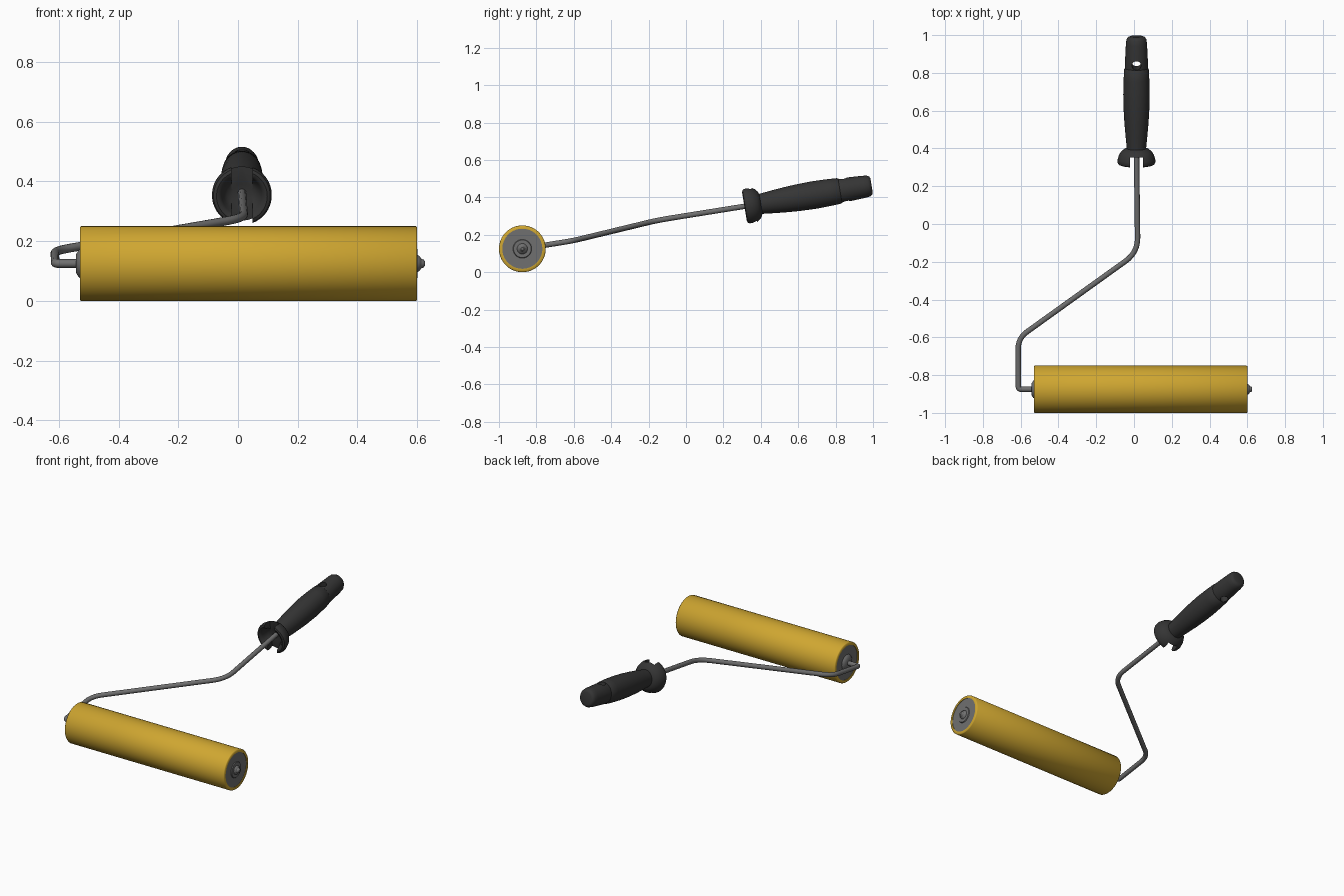
import bpy, bmesh, math
from mathutils import Vector, Matrix

cube = bpy.data.objects.get("Cube")
if cube:
    bpy.data.objects.remove(cube)


def material(name, colour):
    m = bpy.data.materials.new(name)
    m.use_nodes = True
    m.diffuse_color = (*colour, 1)
    bsdf = m.node_tree.nodes["Principled BSDF"]
    bsdf.inputs["Base Color"].default_value = (*colour, 1)
    bsdf.inputs["Roughness"].default_value = 0.6
    return m


YELLOW = material("yellow sleeve", (0.62, 0.38, 0.03))
METAL = material("grey metal", (0.16, 0.16, 0.16))
RUBBER = material("dark rubber", (0.035, 0.035, 0.035))


def smooth(ob, angle=35):
    bpy.ops.object.select_all(action="DESELECT")
    ob.select_set(True)
    bpy.context.view_layer.objects.active = ob
    bpy.ops.object.shade_smooth_by_angle(angle=math.radians(angle))


def finish(name, bm, matrix, mat):
    bmesh.ops.recalc_face_normals(bm, faces=bm.faces)
    me = bpy.data.meshes.new(name)
    bm.to_mesh(me)
    bm.free()
    ob = bpy.data.objects.new(name, me)
    bpy.context.collection.objects.link(ob)
    ob.matrix_world = matrix
    if mat:
        me.materials.append(mat)
    return ob


def lathe(name, profile, matrix, mat, closed=False, steps=64):
    """Spin (radius, distance) points around local z."""
    bm = bmesh.new()
    vs = [bm.verts.new((r, 0, t)) for r, t in profile]
    pairs = list(zip(vs, vs[1:])) + ([(vs[-1], vs[0])] if closed else [])
    edges = [bm.edges.new(p) for p in pairs]
    bmesh.ops.spin(bm, geom=vs + edges, axis=(0, 0, 1), cent=(0, 0, 0),
                   angle=math.tau, steps=steps, use_merge=True)
    bmesh.ops.remove_doubles(bm, verts=bm.verts, dist=0.0002)
    return finish(name, bm, matrix, mat)


def cut(ob, cutter):
    cutter.hide_render = True
    mod = ob.modifiers.new("cut", "BOOLEAN")
    mod.operation, mod.solver, mod.object = "DIFFERENCE", "EXACT", cutter
    bpy.context.view_layer.update()
    bpy.context.view_layer.objects.active = ob
    bpy.ops.object.modifier_apply(modifier=mod.name)
    bpy.data.objects.remove(cutter)


# Roller sleeve, with the end caps slightly recessed in it
LEFT_END, RIGHT_END = -0.53, 0.60
roller_axis = Matrix.Translation((0, -0.875, 0.125)) @ Matrix.Rotation(math.pi / 2, 4, "Y")
a, b = LEFT_END, RIGHT_END
sleeve = lathe("roller_sleeve", [(0.107, a), (0.122, a), (0.125, a + 0.004), (0.125, b - 0.004),
               (0.122, b), (0.107, b)], roller_axis, YELLOW, closed=True)
smooth(sleeve, 60)


def end_cap(name, end, side, hub):
    pts = [(0, -0.03), (0.107, -0.03), (0.107, -0.003)] + hub
    cap = lathe(name, [(r, end + side * t) for r, t in pts], roller_axis, METAL)
    smooth(cap)


end_cap("right_end_cap", RIGHT_END, 1,
        [(0.05, -0.003), (0.047, 0.002), (0.028, 0.002), (0.025, 0.008),
         (0.016, 0.014), (0.013, 0.022), (0.008, 0.026), (0, 0.026)])
end_cap("left_end_cap", LEFT_END, -1,
        [(0.05, -0.003), (0.045, 0.004), (0.03, 0.013), (0, 0.013)])


# Bent wire frame with rounded corners
def rounded_path(points, radii):
    pts = [Vector(p) for p in points]
    path = [pts[0]]
    for prev, p, nxt, r in zip(pts, pts[1:], pts[2:], radii):
        start = p + (prev - p).normalized() * r
        end = p + (nxt - p).normalized() * r
        for i in range(9):
            t = i / 8
            path.append(start * (1 - t) ** 2 + p * 2 * t * (1 - t) + end * t * t)
    return path + [pts[-1]]


wire_path = rounded_path(
    [(-0.52, -0.875, 0.125), (-0.612, -0.875, 0.125), (-0.614, -0.605, 0.168),
     (0.02, -0.15, 0.278), (0.013, 0.40, 0.366)], [0.016, 0.06, 0.08])
curve = bpy.data.curves.new("wire_frame", "CURVE")
curve.dimensions = "3D"
curve.bevel_depth = 0.0145
curve.bevel_resolution = 4
curve.use_fill_caps = True
spline = curve.splines.new("POLY")
spline.points.add(len(wire_path) - 1)
for sp, p in zip(spline.points, wire_path):
    sp.co = (*p, 1)
curve.materials.append(METAL)
wire = bpy.data.objects.new("wire_frame", curve)
bpy.context.collection.objects.link(wire)
bpy.ops.object.select_all(action="DESELECT")
wire.select_set(True)
bpy.context.view_layer.objects.active = wire
bpy.ops.object.convert(target="MESH")
smooth(bpy.context.object, 45)

# Handle grip, tilted upward toward its end
tilt = math.radians(9.4)
handle_axis = Matrix.Translation((0.013, 0.35, 0.357)) @ Matrix.Rotation(tilt - math.pi / 2, 4, "X")
grip = lathe("handle_grip", [
    (0, 0.03), (0.05, 0.03), (0.052, 0.06), (0.058, 0.12), (0.064, 0.19), (0.068, 0.26),
    (0.07, 0.34), (0.068, 0.42), (0.065, 0.475), (0.061, 0.48), (0.062, 0.49),
    (0.059, 0.55), (0.056, 0.61), (0.053, 0.635), (0.046, 0.647), (0.036, 0.651), (0, 0.651)],
    handle_axis @ Matrix.Diagonal((1, 1.06, 1, 1)), RUBBER)
hole = lathe("hole_cutter", [(0, -0.2), (0.024, -0.2), (0.024, 0.2), (0, 0.2)],
             handle_axis @ Matrix.Translation((0, 0, 0.505)) @ Matrix.Rotation(math.pi / 2, 4, "X"),
             None, steps=32)
cut(grip, hole)
smooth(grip, 40)

# Flared finger guard, split by an upright slot
guard = lathe("finger_guard", [
    (0, 0.053), (0.045, 0.053), (0.064, 0.047), (0.081, 0.034), (0.093, 0.014), (0.1, -0.01),
    (0.1, -0.024), (0.095, -0.034), (0.085, -0.038), (0.074, -0.034), (0.067, -0.022),
    (0.06, -0.003), (0.048, 0.013), (0.03, 0.019), (0, 0.019)], handle_axis, RUBBER)
bm = bmesh.new()
bmesh.ops.create_cube(bm, size=1, matrix=Matrix.Translation((0, 0, -0.084))
                      @ Matrix.Diagonal((0.07, 0.4, 0.2, 1)))
slot = finish("slot_cutter", bm, handle_axis, None)
cut(guard, slot)
smooth(guard, 40)
